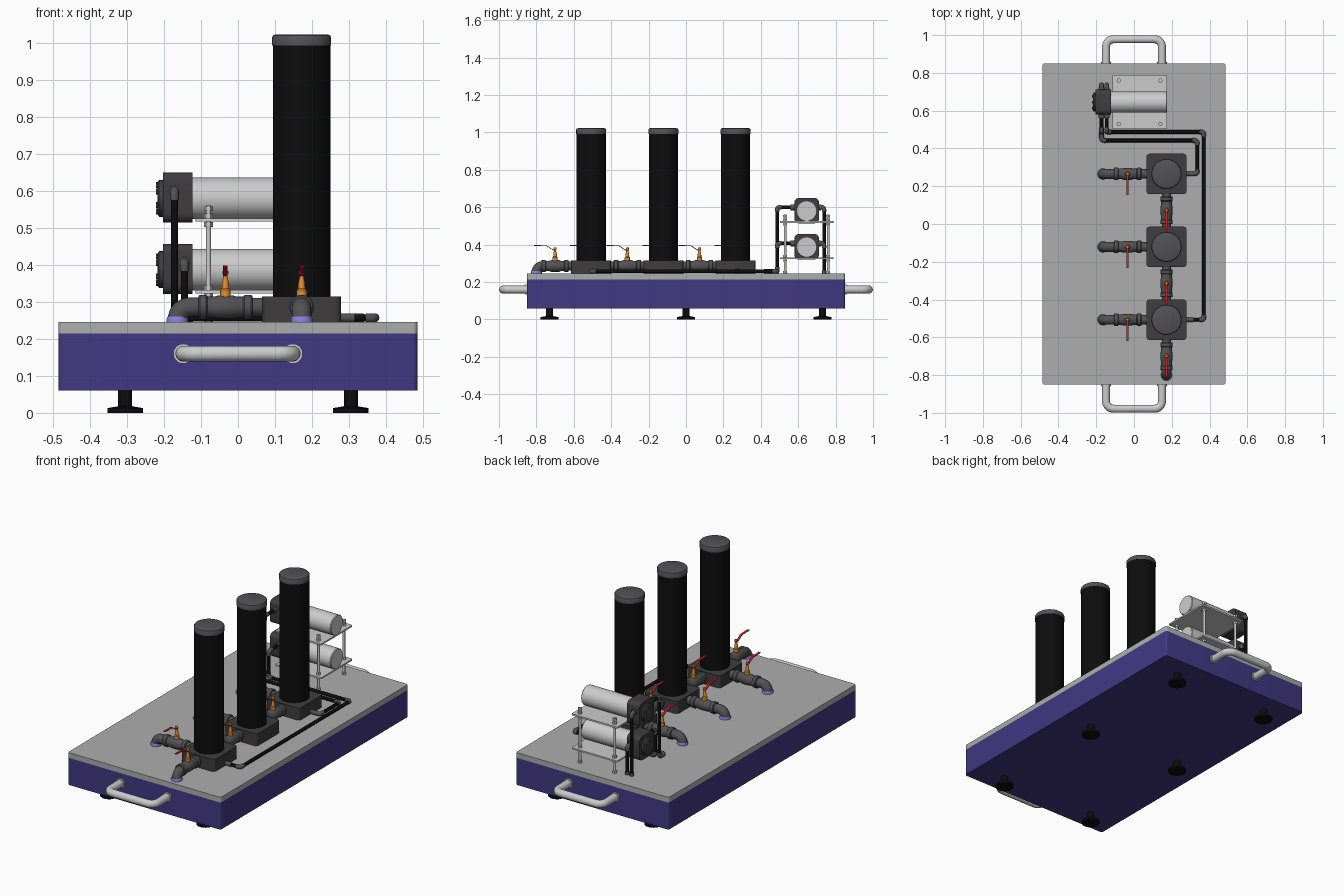
import bpy, bmesh, math
from mathutils import Vector as V

if "Cube" in bpy.data.objects:
    bpy.data.objects.remove(bpy.data.objects["Cube"])


def mat(name, r, g, b):
    m = bpy.data.materials.new(name)
    m.diffuse_color = (r, g, b, 1)
    m.use_nodes = True
    m.node_tree.nodes["Principled BSDF"].inputs["Base Color"].default_value = m.diffuse_color
    return m


PURPLE = mat("purple", 0.055, 0.04, 0.23)
BLACK = mat("black", 0.004, 0.004, 0.004)
DARK = mat("dark_grey", 0.05, 0.047, 0.047)
FIT = mat("fitting_grey", 0.085, 0.085, 0.09)
LILAC = mat("lilac", 0.25, 0.22, 0.75)
RED = mat("red", 0.65, 0.01, 0.02)
BRASS = mat("brass", 0.75, 0.27, 0.03)
PLATE = mat("plate_grey", 0.42, 0.42, 0.42)
STEEL = mat("steel", 0.55, 0.55, 0.55)


def finish(name, bm, m):
    bmesh.ops.recalc_face_normals(bm, faces=bm.faces)
    me = bpy.data.meshes.new(name)
    bm.to_mesh(me)
    bm.free()
    me.shade_smooth()
    me.set_sharp_from_angle(angle=math.radians(35))
    me.materials.append(m)
    ob = bpy.data.objects.new(name, me)
    bpy.context.collection.objects.link(ob)
    return ob


def box(name, lo, hi, m, r=0, axis=2):
    """Box with the edges along one axis rounded."""
    bm = bmesh.new()
    bmesh.ops.create_cube(bm, size=1)
    for v in bm.verts:
        v.co = V([lo[i] + (v.co[i] + 0.5) * (hi[i] - lo[i]) for i in range(3)])
    if r:
        es = [e for e in bm.edges
              if abs((e.verts[0].co - e.verts[1].co).normalized()[axis]) > 0.9]
        bmesh.ops.bevel(bm, geom=es, offset=r, segments=5, profile=0.5, affect='EDGES')
    return finish(name, bm, m)


def lathe(name, origin, axis, profile, m, seg=32):
    """Revolve (distance along axis, radius) pairs, with closed ends."""
    bm = bmesh.new()
    q = V((0, 0, 1)).rotation_difference(V(axis))
    rings = []
    for t, r in profile:
        rings.append([bm.verts.new(V(origin) + q @ V((
            r * math.cos(2 * math.pi * i / seg), r * math.sin(2 * math.pi * i / seg), t)))
            for i in range(seg)])
    for a, b in zip(rings, rings[1:]):
        for i in range(seg):
            j = (i + 1) % seg
            bm.faces.new((a[i], a[j], b[j], b[i]))
    bm.faces.new(rings[0])
    bm.faces.new(rings[-1])
    return finish(name, bm, m)


def cyl(name, a, b, r, m, seg=24):
    d = V(b) - V(a)
    return lathe(name, a, d.normalized(), [(0, r), (d.length, r)], m, seg)


def tube(name, pts, r, bend, m, seg=16):
    """Round pipe through points with rounded corners."""
    pts = [V(p) for p in pts]
    path = [pts[0]]
    for a, p, b in zip(pts, pts[1:], pts[2:]):
        s, e = p + (a - p).normalized() * bend, p + (b - p).normalized() * bend
        c = s + e - p
        for i in range(9):
            t = i / 8 * math.pi / 2
            path.append(c + (s - c) * math.cos(t) + (e - c) * math.sin(t))
    path.append(pts[-1])
    bm = bmesh.new()
    d = (path[1] - path[0]).normalized()
    n = d.orthogonal().normalized()
    rings = []
    for i, p in enumerate(path):
        nd = (path[min(i + 1, len(path) - 1)] - path[max(i - 1, 0)]).normalized()
        n = d.rotation_difference(nd) @ n
        d = nd
        w = d.cross(n)
        rings.append([bm.verts.new(p + r * (n * math.cos(2 * math.pi * k / seg)
                                            + w * math.sin(2 * math.pi * k / seg)))
                      for k in range(seg)])
    for a, b in zip(rings, rings[1:]):
        for k in range(seg):
            j = (k + 1) % seg
            bm.faces.new((a[k], a[j], b[j], b[k]))
    bm.faces.new(rings[0])
    bm.faces.new(rings[-1])
    return finish(name, bm, m)


# Base, top plate, feet and carrying handles
box("base_body", (-0.485, -0.85, 0.06), (0.485, 0.85, 0.215), PURPLE, 0.012)
box("base_top_plate", (-0.485, -0.85, 0.215), (0.485, 0.85, 0.245), PLATE, 0.012)
for x in (-0.305, 0.305):
    for y in (-0.73, 0, 0.73):
        lathe("foot", (x, y, 0), (0, 0, 1),
              [(0, 0.048), (0.013, 0.048), (0.016, 0.03), (0.018, 0.019), (0.062, 0.019)], BLACK)
for s in (-1, 1):
    tube("carry_handle", [(-0.148, 0.84 * s, 0.16), (-0.148, 0.978 * s, 0.16),
                          (0.148, 0.978 * s, 0.16), (0.148, 0.84 * s, 0.16)], 0.021, 0.04, STEEL, 24)
    for x in (-0.148, 0.148):
        cyl("handle_collar", (x, 0.845 * s, 0.16), (x, 0.858 * s, 0.16), 0.027, STEEL)

ZP = 0.286   # height of valve lines
CX = 0.172   # column line
COLS = (0.265, -0.121, -0.507)


def valve(c, d, near, far):
    """Ball valve centred at c on a line along d, reaching near and far along it."""
    c = V(c)
    lathe("valve_body", c, d, [(-near, 0.025), (-0.073, 0.025), (-0.073, 0.03), (-0.069, 0.033),
          (-0.052, 0.033), (-0.048, 0.028), (-0.03, 0.028), (-0.022, 0.031), (0.022, 0.031),
          (0.03, 0.028), (0.048, 0.028), (0.052, 0.033), (0.069, 0.033), (0.073, 0.03),
          (0.073, 0.025), (far, 0.025)], FIT)
    lathe("valve_stem", c, (0, 0, 1), [(0.02, 0.014), (0.046, 0.014), (0.05, 0.010), (0.066, 0.009),
          (0.08, 0.006), (0.09, 0.006), (0.09, 0.008), (0.098, 0.008)], BRASS, 16)
    # bent lever strip
    bm = bmesh.new()
    prof = [(0.008, 0.084), (-0.012, 0.084), (-0.045, 0.106), (-0.112, 0.108)]
    rows = [[bm.verts.new(c + V((x, y, z + k))) for x, k in
             ((-0.006, 0), (0.006, 0), (0.006, 0.004), (-0.006, 0.004))] for y, z in prof]
    for a, b in zip(rows, rows[1:]):
        for i in range(4):
            j = (i + 1) % 4
            bm.faces.new((a[i], a[j], b[j], b[i]))
    bm.faces.new(rows[0])
    bm.faces.new(rows[-1])
    finish("valve_lever", bm, RED)


def outlet(start, end):
    """Elbow from the valve down into the plate, with a coloured ring."""
    tube("outlet_elbow", [start, (end[0], end[1], ZP), (end[0], end[1], 0.246)], 0.026, 0.034, FIT, 24)
    lathe("outlet_ring", (end[0], end[1], 0.244), (0, 0, 1),
          [(0, 0.029), (0.010, 0.029), (0.016, 0.0265)], LILAC)


# Filter columns on square blocks, with side and in-line valves
for y in COLS:
    box("column_block", (CX - 0.107, y - 0.107, 0.244), (CX + 0.107, y + 0.107, 0.315), DARK, 0.018)
    cyl("filter_column", (CX, y, 0.31), (CX, y, 0.996), 0.078, BLACK, 48)
    lathe("column_cap", (CX, y, 0.993), (0, 0, 1),
          [(0, 0.080), (0.022, 0.080), (0.027, 0.077), (0.03, 0.070)], FIT, 48)
    valve((-0.034, y, ZP), (-1, 0, 0), 0.105, 0.075)
    outlet((-0.10, y, ZP), (-0.164, y))
    valve((CX, y - 0.193, ZP), (0, -1, 0), 0.09, 0.09 if y > -0.5 else 0.075)
outlet((CX, -0.765, ZP), (CX, -0.8))

# Pump rack: two shelves on four threaded posts with nuts
PY = 0.645
for z in (0.327, 0.521):
    box("rack_shelf", (-0.115, PY - 0.143, z - 0.004), (0.175, PY + 0.143, z + 0.005), STEEL, 0.006)
for x in (-0.08, 0.14):
    for y in (PY - 0.115, PY + 0.115):
        cyl("rack_post", (x, y, 0.244), (x, y, 0.56), 0.007, STEEL, 16)
        for z in (0.245, 0.309, 0.332, 0.503, 0.526, 0.545):
            cyl("rack_nut", (x, y, z), (x, y, z + 0.013), 0.012, STEEL, 6)

# Pumps: motor, head, cover and bolts
for z in (0.387, 0.58):
    lathe("pump_motor", (-0.13, PY, z), (1, 0, 0),
          [(0, 0.056), (0.302, 0.056), (0.306, 0.053)], STEEL, 40)
    box("pump_head", (-0.203, PY - 0.066, z - 0.066), (-0.123, PY + 0.066, z + 0.07), DARK, 0.025, 0)
    lathe("pump_cover", (-0.2, PY, z), (-1, 0, 0), [(0, 0.05), (0.013, 0.05), (0.017, 0.044)], DARK)
    for i in range(6):
        a = math.pi * (i + 0.5) / 3
        p = V((-0.213, PY + 0.036 * math.cos(a), z + 0.036 * math.sin(a)))
        cyl("cover_bolt", p, p - V((0.009, 0, 0)), 0.008, FIT, 6)


def pipeline(name, pts):
    """Black hose with a thicker grey elbow on each corner."""
    tube(name, pts, 0.0095, 0.014, BLACK)
    for a, p, b in zip(pts, pts[1:], pts[2:]):
        a, p, b = V(a), V(p), V(b)
        la, lb = min(0.024, (a - p).length * 0.5), min(0.024, (b - p).length * 0.5)
        tube(name + "_elbow", [p + (a - p).normalized() * la, p, p + (b - p).normalized() * lb],
             0.012, 0.014, FIT)


# Feed lines from the pumps to the first and last blocks, suction lines into the plate
ZF = 0.257
pipeline("upper_feed_line", [(-0.172, 0.59, 0.6), (-0.172, 0.487, 0.6), (-0.172, 0.487, ZF),
         (-0.172, 0.442, ZF), (0.335, 0.442, ZF), (0.335, 0.265, ZF), (0.27, 0.265, ZF)])
pipeline("lower_feed_line", [(-0.145, 0.59, 0.407), (-0.145, 0.487, 0.407), (-0.145, 0.487, ZF),
         (0.37, 0.487, ZF), (0.37, -0.507, ZF), (0.27, -0.507, ZF)])
for x, z in ((-0.172, 0.6), (-0.145, 0.407)):
    pipeline("suction_line", [(x, 0.7, z), (x, 0.738, z), (x, 0.738, 0.24)])
    cyl("suction_socket", (x, 0.738, 0.244), (x, 0.738, 0.262), 0.012, FIT, 16)
    for y0, y1 in ((0.56, 0.582), (0.708, 0.722)):
        cyl("pump_port", (x, y0, z), (x, y1 + (-0.012 if y0 < 0.6 else 0), z), 0.016, FIT, 16)
    cyl("feed_port", (x, 0.59, z), (x, 0.562, z), 0.016, FIT, 16)
for y in (0.265, -0.507):
    cyl("block_inlet", (0.275, y, ZF), (0.315, y, ZF), 0.012, FIT, 16)
